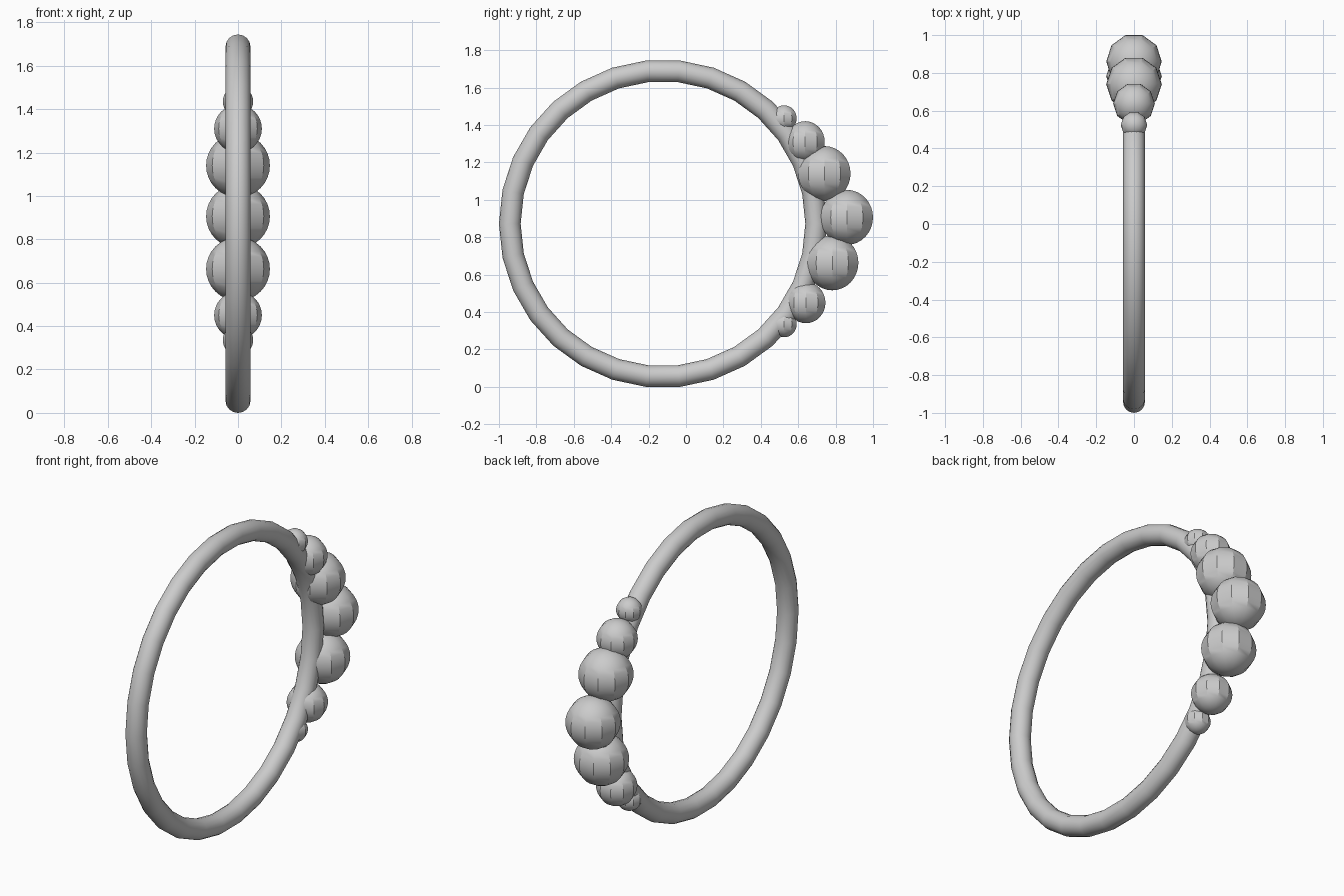
import bpy, bmesh, math
from mathutils import Matrix

cube = bpy.data.objects.get("Cube")
if cube:
    bpy.data.objects.remove(cube, do_unlink=True)

# One plain metal for every part
metal = bpy.data.materials.new("grey metal")
metal.use_nodes = True
COLOUR = (0.6, 0.6, 0.6, 1)
metal.diffuse_color = COLOUR
metal.node_tree.nodes["Principled BSDF"].inputs["Base Color"].default_value = COLOUR


def finish(obj, name, angle):
    obj.name = name
    obj.data.materials.append(metal)
    bpy.ops.object.select_all(action="DESELECT")
    obj.select_set(True)
    bpy.context.view_layer.objects.active = obj
    bpy.ops.object.shade_smooth_by_angle(angle=math.radians(angle))


def bead(name, y, z, radius):
    bm = bmesh.new()
    bmesh.ops.create_uvsphere(bm, u_segments=10, v_segments=16, radius=radius)
    # Turn the bead so that a vertical edge points along +x
    v = min(bm.verts, key=lambda p: abs(p.co.z))
    turn = Matrix.Rotation(-math.atan2(v.co.y, v.co.x), 4, "Z")
    bmesh.ops.transform(bm, matrix=turn, verts=bm.verts)
    mesh = bpy.data.meshes.new(name)
    bm.to_mesh(mesh)
    bm.free()
    obj = bpy.data.objects.new(name, mesh)
    obj.location = (0, y, z)
    bpy.context.collection.objects.link(obj)
    finish(obj, name, 30)


# Upright round band
bpy.ops.mesh.primitive_torus_add(
    major_segments=30, minor_segments=16, major_radius=0.819, minor_radius=0.058,
    location=(0, -0.123, 0.872), rotation=(math.pi / 2, 0, math.pi / 2))
finish(bpy.context.object, "band", 40)

# Row of graded beads along the back of the band
SMALL, MEDIUM, LARGE = 0.07, 0.11, 0.147
bead("upper_small_bead", 0.525, 1.435, SMALL)
bead("upper_medium_bead", 0.637, 1.31, MEDIUM)
bead("upper_large_bead", 0.74, 1.14, LARGE)
bead("centre_bead", 0.86, 0.906, LARGE)
bead("lower_large_bead", 0.782, 0.663, LARGE)
bead("lower_medium_bead", 0.641, 0.45, MEDIUM)
bead("lower_small_bead", 0.525, 0.335, SMALL)
